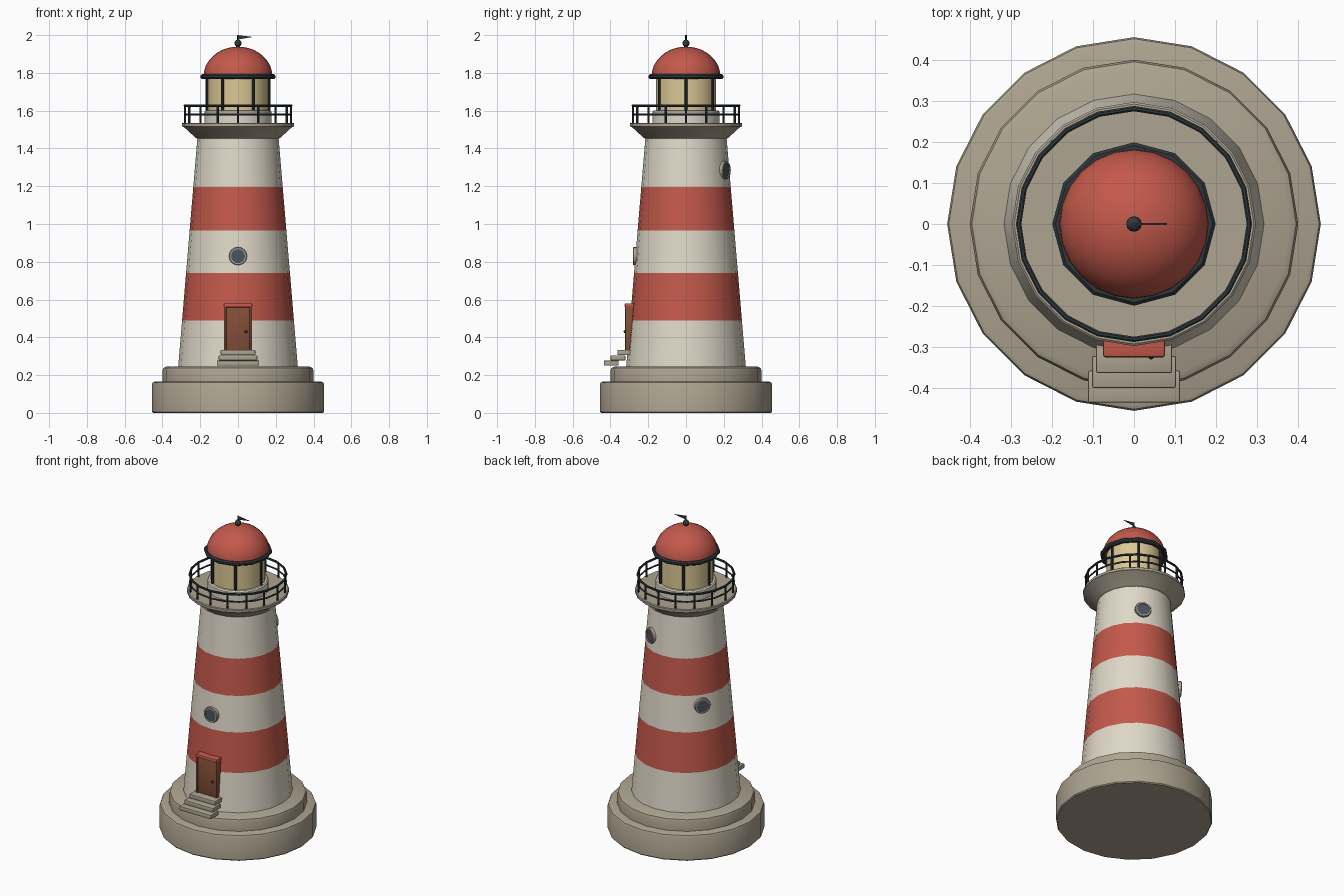
import bpy, bmesh, math
from mathutils import Matrix, Vector

if "Cube" in bpy.data.objects:
    bpy.data.objects.remove(bpy.data.objects["Cube"])


def mat(name, rgb):
    m = bpy.data.materials.new(name)
    m.diffuse_color = (*rgb, 1)
    m.use_nodes = True
    m.node_tree.nodes["Principled BSDF"].inputs["Base Color"].default_value = m.diffuse_color
    return m


STONE = mat("stone", (0.42, 0.37, 0.28))
CREAM = mat("cream_paint", (0.74, 0.69, 0.58))
RED = mat("red_paint", (0.55, 0.10, 0.07))
IRON = mat("dark_iron", (0.03, 0.04, 0.045))
GLASS = mat("dark_glass", (0.07, 0.09, 0.12))
LAMP = mat("lantern_glass", (0.72, 0.58, 0.30))
WOOD = mat("door_wood", (0.23, 0.08, 0.04))


def finish(name, bm, mats, smooth=True):
    bmesh.ops.recalc_face_normals(bm, faces=bm.faces)
    me = bpy.data.meshes.new(name)
    bm.to_mesh(me)
    bm.free()
    for m in mats:
        me.materials.append(m)
    ob = bpy.data.objects.new(name, me)
    bpy.context.collection.objects.link(ob)
    if smooth:
        bpy.ops.object.select_all(action='DESELECT')
        ob.select_set(True)
        bpy.context.view_layer.objects.active = ob
        bpy.ops.object.shade_smooth_by_angle(angle=math.radians(35))
    return ob


def lathe(name, profile, n, mats, bands=None, closed=False, matrix=None):
    """Spin (r, z) points round z; open profiles get end caps."""
    bm = bmesh.new()
    rings = [[bm.verts.new((r * math.cos(2 * math.pi * i / n),
                            r * math.sin(2 * math.pi * i / n), z)) for i in range(n)]
             for r, z in profile]
    pairs = list(zip(rings, rings[1:] + rings[:1]))
    for k, (a, b) in enumerate(pairs if closed else pairs[:-1]):
        for i in range(n):
            j = (i + 1) % n
            f = bm.faces.new((a[i], a[j], b[j], b[i]))
            f.material_index = bands[k] if bands else 0
    if not closed:
        bm.faces.new(rings[0])
        bm.faces.new(rings[-1])
    if matrix:
        bm.transform(matrix)
    return finish(name, bm, mats)


def hoop(name, R, z, r, n, m, sides=8):
    pts = [(R + r * math.cos(2 * math.pi * k / sides + math.pi / sides),
            z + r * math.sin(2 * math.pi * k / sides + math.pi / sides)) for k in range(sides)]
    return lathe(name, pts, n, [m], closed=True)


def box(name, x, y, z, m, bevel=0.004):
    bm = bmesh.new()
    bmesh.ops.create_cube(bm, size=1)
    for v in bm.verts:
        v.co = [lo + (c + 0.5) * (hi - lo) for c, (lo, hi) in zip(v.co, (x, y, z))]
    bmesh.ops.bevel(bm, geom=bm.edges[:], offset=bevel, segments=2, profile=0.5, affect='EDGES')
    return finish(name, bm, [m])


def uprights(name, count, R, r, z0, z1, m, sides=8):
    bm = bmesh.new()
    for i in range(count):
        a = 2 * math.pi * i / count
        bmesh.ops.create_cone(bm, cap_ends=True, segments=sides, radius1=r, radius2=r, depth=z1 - z0,
                              matrix=Matrix.Translation((R * math.cos(a), R * math.sin(a), (z0 + z1) / 2)))
    return finish(name, bm, [m])


def ball(name, loc, r, m):
    bm = bmesh.new()
    bmesh.ops.create_uvsphere(bm, u_segments=12, v_segments=8, radius=r, matrix=Matrix.Translation(loc))
    return finish(name, bm, [m])


# Stone base: two bevelled tiers
lathe("plinth", [(0.45, 0), (0.455, 0.006), (0.455, 0.152), (0.451, 0.161), (0.442, 0.165)], 20, [STONE])
lathe("plinth_step", [(0.40, 0.16), (0.40, 0.222), (0.395, 0.237), (0.38, 0.245)], 20, [STONE])

# Tapered striped tower
def tower_r(z):
    return 0.317 - 0.102 * (z - 0.24) / 1.215

lathe("tower", [(tower_r(z), z) for z in (0.24, 0.49, 0.74, 0.965, 1.195, 1.455)], 20,
      [CREAM, RED], bands=[0, 1, 0, 1, 0])

# Gallery deck with flared underside
lathe("gallery", [(0.213, 1.45), (0.225, 1.457), (0.285, 1.512), (0.297, 1.517), (0.297, 1.532), (0.292, 1.536)],
      20, [STONE])

# Railing
hoop("top_rail", 0.281, 1.627, 0.007, 20, IRON)
hoop("middle_rail", 0.281, 1.58, 0.005, 20, IRON)
uprights("rail_posts", 16, 0.28, 0.006, 1.53, 1.627, IRON)

# Lantern room
lathe("lantern_base", [(0.178, 1.53), (0.178, 1.592), (0.172, 1.60)], 20, [CREAM])
lathe("lantern_glass", [(0.16, 1.595), (0.16, 1.78)], 20, [LAMP])
uprights("lantern_bars", 6, 0.163, 0.008, 1.595, 1.78, IRON)
hoop("eave_ring", 0.186, 1.78, 0.014, 12, IRON)

# Dome, finial and weather vane
dome = [(0.182 * math.cos(t * math.pi / 20), 1.782 + 0.157 * math.sin(t * math.pi / 20)) for t in range(10)]
lathe("dome", dome + [(0.004, 1.939)], 24, [RED])
ball("finial", (0, 0, 1.957), 0.019, IRON)
uprights("vane_rod", 1, 0, 0.004, 1.93, 2.0, IRON)
bm = bmesh.new()
flag = bm.faces.new([bm.verts.new(p) for p in ((0, -0.002, 2.0), (0.08, -0.002, 1.99), (0, -0.002, 1.977))])
ext = bmesh.ops.extrude_face_region(bm, geom=[flag])
bmesh.ops.translate(bm, vec=(0, 0.004, 0), verts=[g for g in ext["geom"] if isinstance(g, bmesh.types.BMVert)])
finish("vane_flag", bm, [IRON], smooth=False)

# Door with frame, lintel and knob
box("door", (-0.064, 0.064), (-0.316, -0.27), (0.33, 0.565), WOOD)
for side, s in (("left", -1), ("right", 1)):
    box(side + "_door_jamb", sorted((s * 0.062, s * 0.074)), (-0.322, -0.27), (0.33, 0.565), WOOD)
box("door_lintel", (-0.076, 0.076), (-0.325, -0.265), (0.558, 0.58), RED, 0.007)
ball("door_knob", (0.042, -0.322, 0.43), 0.008, IRON)

# Entrance steps
for i in range(3):
    w = 0.112 - 0.01 * i
    y = -0.435 + 0.036 * i
    z = 0.25 + 0.028 * i
    box("step_%d" % (i + 1), (-w, w), (y, y + 0.078), (z, z + 0.027), STONE)

# Round windows set radially in the wall
for i, (deg, z) in enumerate(((-90, 0.83), (146, 0.90), (63, 1.285))):
    a = math.radians(deg)
    out = Vector((math.cos(a), math.sin(a), 0))
    M = Matrix.Translation(out * tower_r(z) + Vector((0, 0, z))) @ out.to_track_quat('Z', 'Y').to_matrix().to_4x4()
    lathe("window_frame_%d" % (i + 1), [(0.037, -0.03), (0.048, -0.03), (0.048, 0.01), (0.045, 0.014), (0.037, 0.014)],
          16, [STONE], closed=True, matrix=M)
    lathe("window_pane_%d" % (i + 1), [(0.038, -0.03), (0.038, 0.009)], 16, [GLASS], matrix=M)
